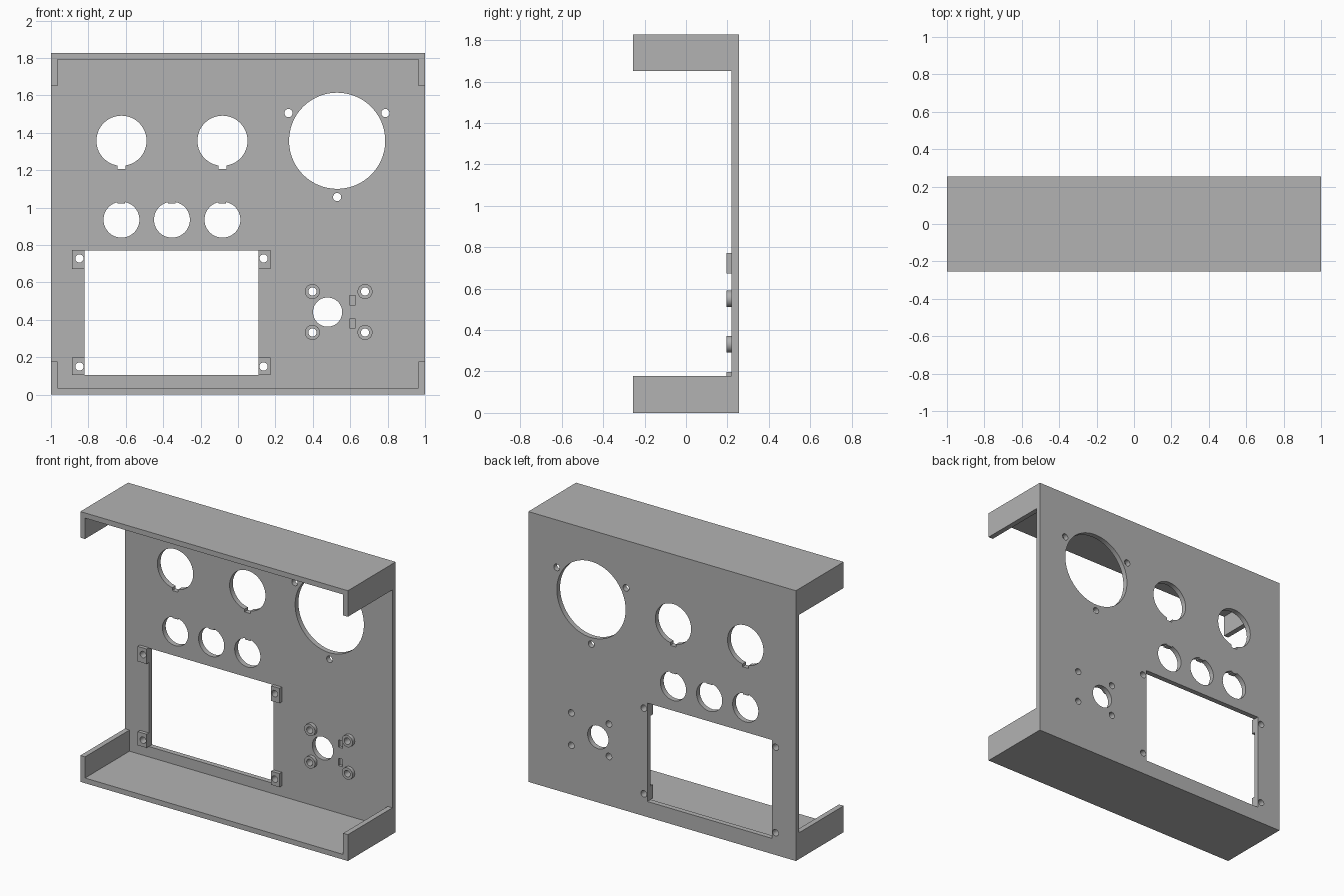
import bpy, bmesh, math

if "Cube" in bpy.data.objects:
    bpy.data.objects.remove(bpy.data.objects["Cube"], do_unlink=True)

grey = bpy.data.materials.new("plain grey")
grey.use_nodes = True
colour = (0.448, 0.448, 0.448, 1)
grey.diffuse_color = colour
grey.node_tree.nodes["Principled BSDF"].inputs["Base Color"].default_value = colour

HALF_D, TOP, WALL = 0.255, 1.826, 0.035
FACE = HALF_D - WALL          # inner face of the panel
RAISED = FACE - 0.024         # front of mounts and bosses


def rect(x0, x1, z0, z1):
    return [(x0, z0), (x1, z0), (x1, z1), (x0, z1)]


def circle(x, z, r, n=48):
    return [(x + r * math.cos(2 * math.pi * i / n),
             z + r * math.sin(2 * math.pi * i / n)) for i in range(n)]


def keyed(x, z, r, half_w, reach, side, n=64):
    """Circle with a square key at the top (side 1) or bottom (side -1)."""
    gap = math.asin(half_w / r)
    pts = []
    for i in range(n + 1):
        a = gap + (2 * math.pi - 2 * gap) * i / n
        pts.append((x + r * math.sin(a), z + side * r * math.cos(a)))
    return pts + [(x - half_w, z + side * reach), (x + half_w, z + side * reach)]


def prisms(name, outlines, y0, y1):
    """One object holding an extruded solid for each x-z outline."""
    bm = bmesh.new()
    for pts in outlines:
        face = bm.faces.new([bm.verts.new((x, y0, z)) for x, z in pts])
        ext = bmesh.ops.extrude_face_region(bm, geom=[face])
        moved = [v for v in ext["geom"] if isinstance(v, bmesh.types.BMVert)]
        bmesh.ops.translate(bm, verts=moved, vec=(0, y1 - y0, 0))
    bmesh.ops.recalc_face_normals(bm, faces=bm.faces)
    mesh = bpy.data.meshes.new(name)
    bm.to_mesh(mesh)
    bm.free()
    mesh.materials.append(grey)
    ob = bpy.data.objects.new(name, mesh)
    bpy.context.collection.objects.link(ob)
    return ob


def activate(ob):
    bpy.ops.object.select_all(action="DESELECT")
    ob.select_set(True)
    bpy.context.view_layer.objects.active = ob


def cut(ob, cutter):
    activate(ob)
    mod = ob.modifiers.new("cut", "BOOLEAN")
    mod.operation, mod.solver, mod.object = "DIFFERENCE", "EXACT", cutter
    bpy.ops.object.modifier_apply(modifier=mod.name)


# Positions shared by holes and raised parts
mount_holes = [(x, z) for x in (-0.848, 0.137) for z in (0.15, 0.728)]
boss_holes = [(x, z) for x in (0.398, 0.679) for z in (0.332, 0.551)]
fan_holes = [(0.27, 1.505), (0.788, 1.505), (0.53, 1.056)]

# Cutters
inside = prisms("inside_cutter", [rect(-1 + WALL, 1 - WALL, WALL, TOP - WALL)], -1, FACE)
sides = prisms("side_opening_cutter", [rect(-2, 2, 0.178, 1.65)], -1, FACE)
screws = prisms("screw_hole_cutter",
                [circle(x, z, 0.022, 24) for x, z in mount_holes + boss_holes + fan_holes], 0, 1)
openings = prisms(
    "opening_cutter",
    [rect(-0.82, 0.11, 0.105, 0.77), circle(0.53, 1.357, 0.257, 96), circle(0.479, 0.441, 0.078)]
    + [keyed(x, 1.357, 0.134, 0.022, 0.151, -1) for x in (-0.623, -0.083)]
    + [keyed(x, 0.935, 0.096, 0.02, 0.086, 1) for x in (-0.623, -0.353, -0.083)], 0, 1)
pockets = prisms("pocket_cutter",
                 [rect(0.596, 0.628, z, z + 0.05) for z in (0.355, 0.48)], 0, FACE + 0.02)

# Enclosure: back panel with top and bottom trays
enclosure = prisms("enclosure", [rect(-1, 1, 0, TOP)], -HALF_D, HALF_D)
for cutter in (inside, sides, screws, openings, pockets):
    cut(enclosure, cutter)

# Square mounts at the window corners
mounts = prisms("window_mounts",
                [rect(x0, x1, z0, z1) for x0, x1 in ((-0.887, -0.82), (0.11, 0.173))
                 for z0, z1 in ((0.105, 0.197), (0.672, 0.773))], RAISED, FACE)
cut(mounts, screws)

# Round bosses about the small hole
bosses = prisms("screw_bosses", [circle(x, z, 0.04, 32) for x, z in boss_holes], RAISED, FACE)
cut(bosses, screws)

for ob in (enclosure, mounts, bosses):
    activate(ob)
    bpy.ops.object.shade_smooth_by_angle(angle=math.radians(25))

for cutter in (inside, sides, screws, openings, pockets):
    bpy.data.objects.remove(cutter, do_unlink=True)
